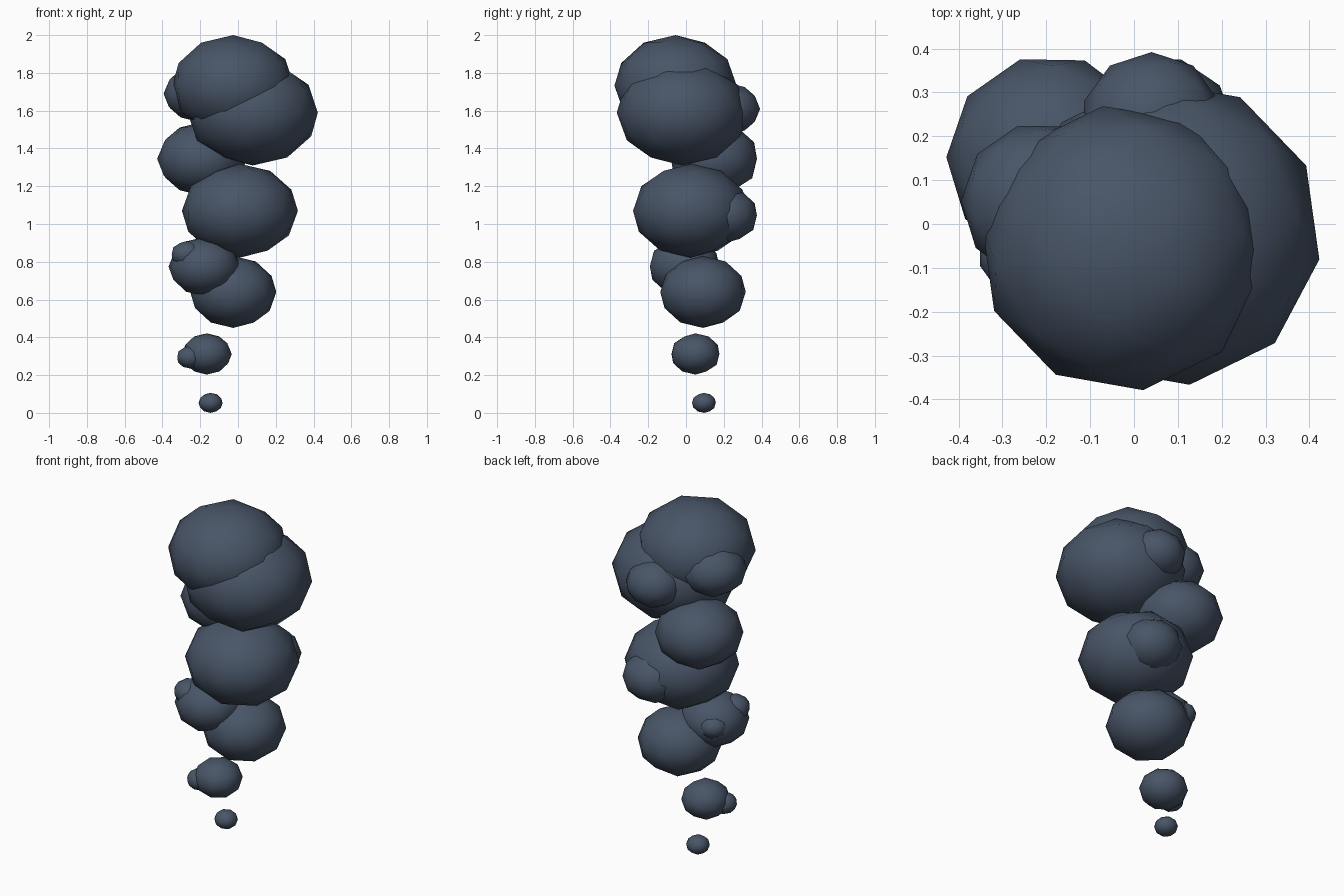
import bpy
import math

if "Cube" in bpy.data.objects:
    bpy.data.objects.remove(bpy.data.objects["Cube"])

# One slate smoke colour for everything
smoke = bpy.data.materials.new("slate_smoke")
smoke.diffuse_color = (0.065, 0.09, 0.135, 1.0)
smoke.use_nodes = True
smoke.node_tree.nodes["Principled BSDF"].inputs["Base Color"].default_value = smoke.diffuse_color


def puff(name, x, y, z, radius, height, turn=0):
    """Squashed, smooth-shaded low-poly ball: height is the vertical half-size."""
    bpy.ops.mesh.primitive_ico_sphere_add(
        subdivisions=2, radius=1, location=(x, y, z),
        rotation=(0, 0, math.radians(turn)))
    ob = bpy.context.object
    ob.name = name
    ob.scale = (radius, radius, height)
    bpy.ops.object.transform_apply(location=False, rotation=True, scale=True)
    bpy.ops.object.shade_smooth()
    ob.data.materials.append(smoke)


# Small wisps at the bottom
puff("wisp_lowest", -0.145, 0.095, 0.053, 0.064, 0.053, 10)
puff("wisp_second", -0.165, 0.05, 0.312, 0.132, 0.109, 20)
puff("wisp_second_bump", -0.255, 0.005, 0.295, 0.07, 0.06)

# Lower pair of puffs with small bumps
puff("lower_puff", -0.025, 0.09, 0.64, 0.23, 0.19, 10)
puff("lower_side_puff", -0.178, -0.008, 0.775, 0.19, 0.157, 15)
puff("lower_side_bump_front", -0.27, -0.07, 0.84, 0.085, 0.07)
puff("lower_side_bump_back", -0.25, 0.10, 0.785, 0.08, 0.066)

# Middle puffs
puff("middle_puff", 0.01, 0.025, 1.07, 0.31, 0.248, 10)
puff("middle_back_bump", 0.06, 0.21, 1.045, 0.172, 0.145, 20)
puff("middle_side_puff", -0.19, 0.148, 1.345, 0.238, 0.195, 17)

# Large puffs at the top
puff("upper_puff", 0.078, -0.02, 1.59, 0.35, 0.28, 44)
puff("upper_back_bump", 0.04, 0.23, 1.61, 0.162, 0.135, 0)
puff("top_puff", -0.025, -0.055, 1.732, 0.327, 0.268, 44)
puff("top_side_bump", -0.212, 0.05, 1.69, 0.182, 0.148, 17)
